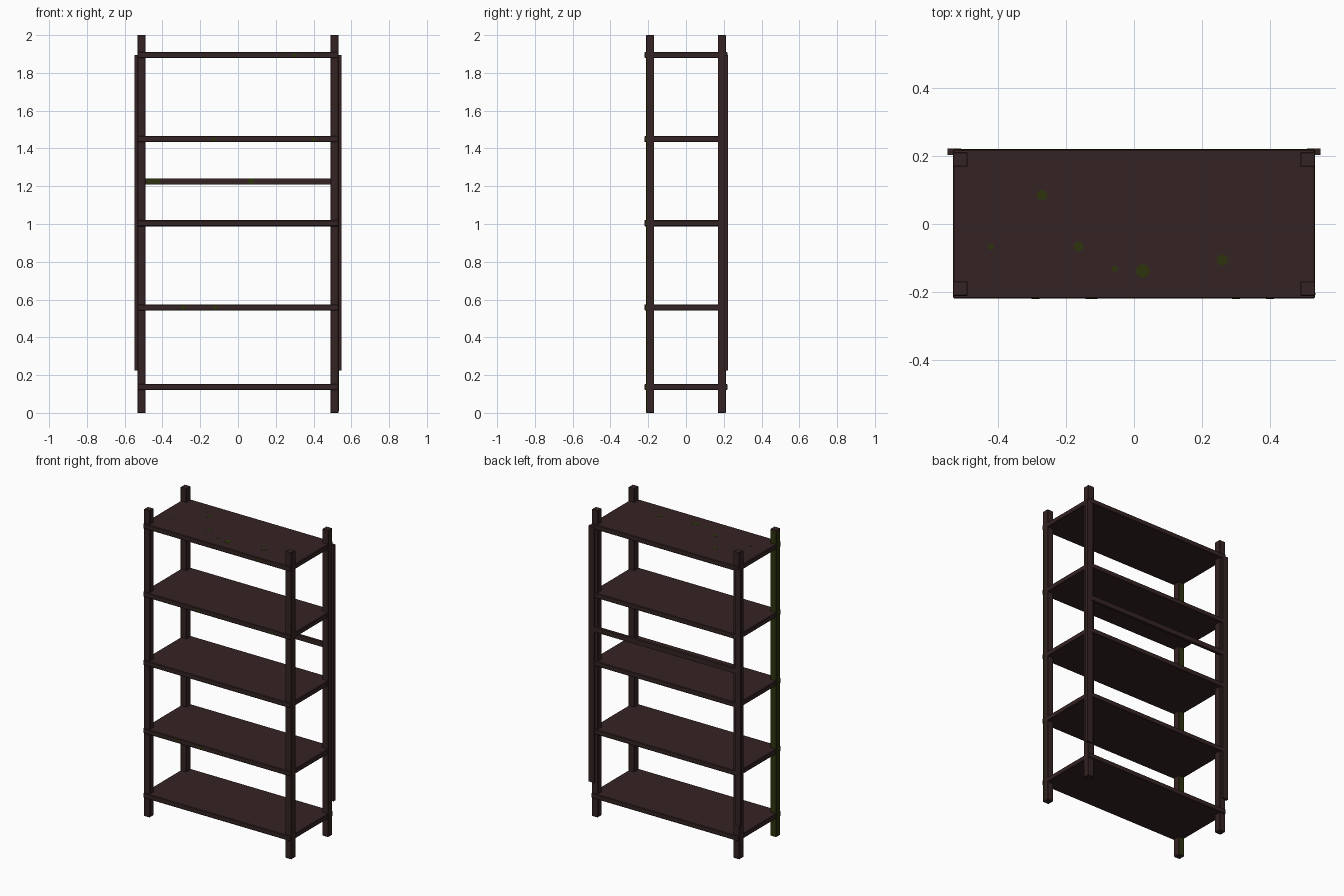
import bpy, bmesh
from math import radians

old = bpy.data.objects.get("Cube")
if old:
    bpy.data.objects.remove(old, do_unlink=True)


def material(name, rgb):
    m = bpy.data.materials.new(name)
    m.use_nodes = True
    m.diffuse_color = (*rgb, 1)
    m.node_tree.nodes["Principled BSDF"].inputs["Base Color"].default_value = (*rgb, 1)
    return m


WOOD = material("dark_wood", (0.036, 0.017, 0.017))
MOSS = material("moss_green", (0.026, 0.034, 0.004))


def box(name, x, y, z, mat=WOOD, bevel=0.0):
    """Axis-aligned box from (min, max) pairs."""
    bm = bmesh.new()
    bmesh.ops.create_cube(bm, size=1)
    for v in bm.verts:
        for i, (lo, hi) in enumerate((x, y, z)):
            v.co[i] = (lo + hi) / 2 + v.co[i] * (hi - lo)
    if bevel:
        bmesh.ops.bevel(bm, geom=bm.edges[:], offset=bevel, segments=1, affect='EDGES')
    mesh = bpy.data.meshes.new(name)
    bm.to_mesh(mesh)
    bm.free()
    mesh.materials.append(mat)
    ob = bpy.data.objects.new(name, mesh)
    bpy.context.collection.objects.link(ob)
    return ob


def spot(name, loc, radius, facing_front=False):
    """Thin moss patch lying on a shelf or on a front edge."""
    rot = (radians(90), 0, 0) if facing_front else (0, 0, 0)
    bpy.ops.mesh.primitive_cylinder_add(vertices=8, radius=radius, depth=0.002,
                                        location=loc, rotation=rot)
    ob = bpy.context.object
    ob.name = name
    ob.data.materials.append(MOSS)


# Corner posts; the front one on the -x side has mossy outer and rear faces
PX, PY, H = 0.511, 0.19, 0.0215
for sx, side in ((-1, "right"), (1, "left")):
    for sy, end in ((-1, "front"), (1, "back")):
        post = box(f"{end}_{side}_post", (sx * PX - H, sx * PX + H),
                   (sy * PY - H, sy * PY + H), (0, 2), bevel=0.002)
        if sx < 0 and sy < 0:
            post.data.materials.append(MOSS)
            for p in post.data.polygons:
                p.material_index = int(p.normal.x < -0.9 or p.normal.y > 0.9)

# Narrow moss streak on the other front post
box("post_moss_streak", (PX + H - 0.001, PX + H + 0.001),
    (-PY - H + 0.002, -PY - H + 0.008), (0.01, 1.87), MOSS)

# Shelves
SHELF = 0.032
shelf_tops = (0.153, 0.575, 1.02, 1.465, 1.91)
for i, top in enumerate(shelf_tops):
    box(f"shelf_{i + 1}", (-0.532, 0.532), (-0.219, 0.219), (top - SHELF, top), bevel=0.003)

# Rear side battens and cross rail
for s, side in ((-1, "right"), (1, "left")):
    xs = sorted((s * 0.508, s * 0.548))
    box(f"{side}_rear_batten", xs, (0.203, 0.222), (0.225, 1.894))
box("rear_cross_rail", (-0.51, 0.51), (0.203, 0.221), (1.21, 1.242))

# Moss patches on the top shelf
for x, y, r in ((-0.27, 0.085, 0.016), (-0.42, -0.067, 0.009), (-0.163, -0.066, 0.015),
                (-0.057, -0.132, 0.009), (0.026, -0.138, 0.021), (0.26, -0.106, 0.017)):
    spot("shelf_moss", (x, y, shelf_tops[-1]), r)

# Moss patches on front edges of shelves and the rail
for x, level in ((0.3, 4), (-0.13, 3), (0.4, 3), (-0.29, 1), (-0.12, 1)):
    spot("edge_moss", (x, -0.219, shelf_tops[level] - SHELF / 2), 0.012, True)
for x, w in ((-0.45, 0.035), (0.07, 0.016)):
    box("rail_moss", (x - w, x + w), (0.202, 0.204), (1.215, 1.237), MOSS)
